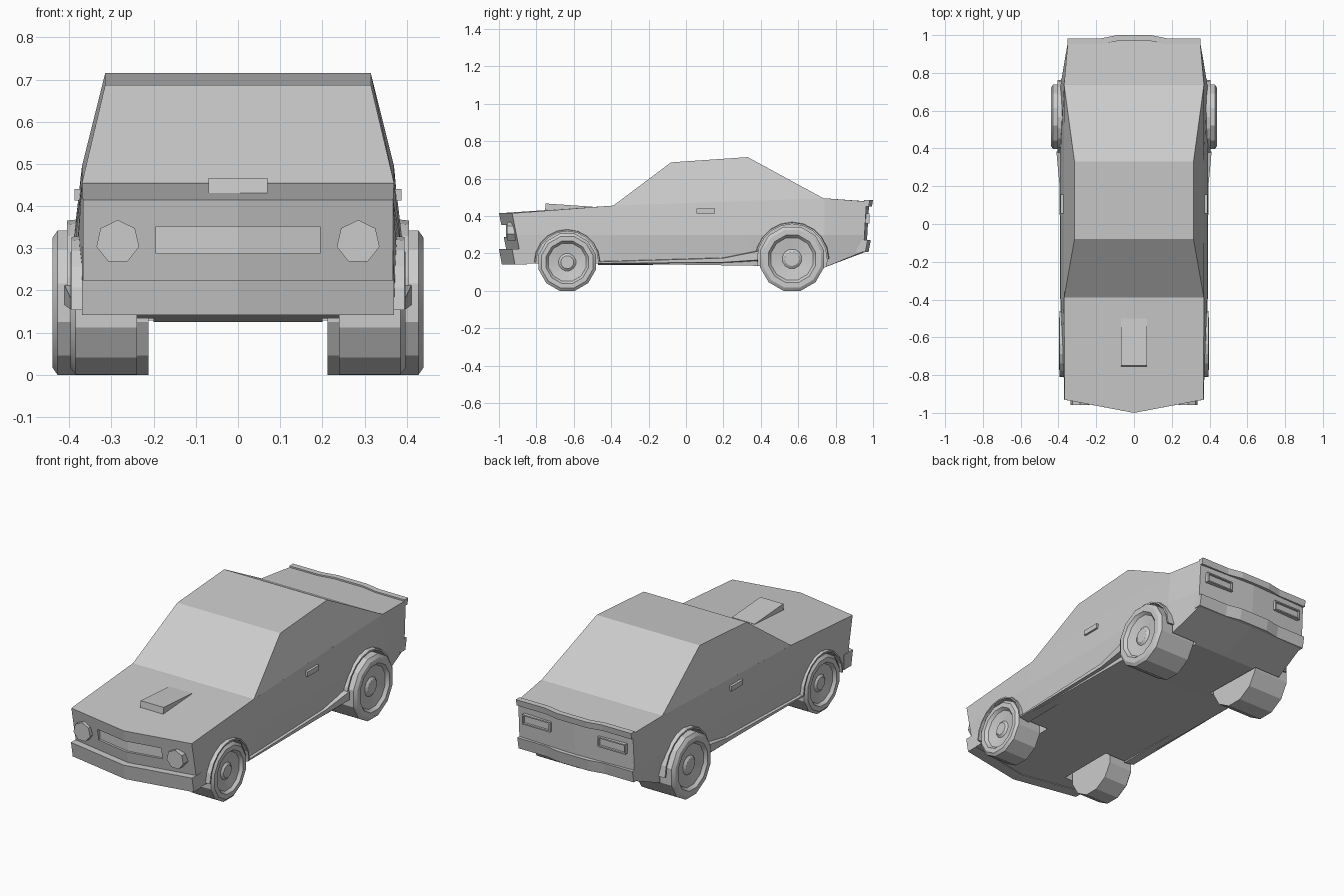
import bpy, bmesh, math
from mathutils import Vector

cube = bpy.data.objects.get("Cube")
if cube:
    bpy.data.objects.remove(cube, do_unlink=True)

grey = bpy.data.materials.new("plain_grey")
grey.use_nodes = True
grey.diffuse_color = (0.6, 0.6, 0.6, 1)
grey.node_tree.nodes["Principled BSDF"].inputs["Base Color"].default_value = (0.6, 0.6, 0.6, 1)


def finish(name, bm):
    bmesh.ops.remove_doubles(bm, verts=bm.verts, dist=1e-5)
    bmesh.ops.recalc_face_normals(bm, faces=bm.faces)
    mesh = bpy.data.meshes.new(name)
    bm.to_mesh(mesh)
    bm.free()
    mesh.materials.append(grey)
    ob = bpy.data.objects.new(name, mesh)
    bpy.context.collection.objects.link(ob)
    return ob


def loft(name, rings, split=False):
    """Skin closed rings of points; split caps each end as two mirrored halves."""
    bm = bmesh.new()
    rows = [[bm.verts.new(p) for p in ring] for ring in rings]
    n = len(rows[0])
    for a, b in zip(rows, rows[1:]):
        for i in range(n):
            j = (i + 1) % n
            bm.faces.new((a[i], a[j], b[j], b[i]))
    for row in (rows[0], rows[-1]):
        if split:
            h = n // 2
            bm.faces.new(row[:h + 1])
            bm.faces.new(row[h:] + row[:1])
        else:
            bm.faces.new(row)
    return finish(name, bm)


def band(name, plan, depth, z0, z1, lean=0):
    """Strip following a plan line, thickened along y, its lower edge shifted by lean."""
    return loft(name, [[(x, y + lean, z0), (x, y, z1),
                        (x, y + depth, z1), (x, y + depth, z0)] for x, y in plan])


def revolve(name, profile, n, centre, axis="X", turn=0):
    """Spin (distance, radius) points about an axis through centre."""
    rings = []
    for d, r in profile:
        ring = []
        for i in range(n):
            t = turn + math.tau * i / n
            u, z = r * math.sin(t), r * math.cos(t)
            ring.append(Vector(centre) + Vector((d, u, z) if axis == "X" else (u, d, z)))
        rings.append(ring)
    return loft(name, rings)


def cut(target, cutter):
    mod = target.modifiers.new("cut", "BOOLEAN")
    mod.operation = "DIFFERENCE"
    mod.solver = "EXACT"
    mod.object = cutter
    bpy.context.view_layer.objects.active = target
    bpy.ops.object.modifier_apply(modifier=mod.name)
    bpy.data.objects.remove(cutter, do_unlink=True)


def body_ring(y, bottom, middle, shoulder, rake=0, bow=0):
    """Body cross-section; rake leans it along y, bow pushes its centre along y."""
    (wb, zb), (wm, zm), (ws, zs) = bottom, middle, shoulder
    half = [(0, zb), (wb, zb), (wm, zm), (ws, zs), (0, zs)]
    full = half + [(-x, z) for x, z in half[3:0:-1]]
    return [(x, y + rake * (zs - z) + bow * (1 - abs(x) / ws), z) for x, z in full]


# Lower body
body = loft("body", [
    body_ring(-0.93, (0.368, 0.145), (0.368, 0.3), (0.368, 0.415), 0.2, -0.07),
    body_ring(-0.4, (0.375, 0.145), (0.388, 0.3), (0.37, 0.455)),
    body_ring(0.33, (0.375, 0.135), (0.392, 0.3), (0.37, 0.481)),
    body_ring(0.74, (0.365, 0.125), (0.388, 0.3), (0.37, 0.495)),
    body_ring(0.965, (0.345, 0.21), (0.352, 0.3), (0.35, 0.478), -0.06, 0.015),
], split=True)

# Cabin
loft("cabin", [
    [(-0.37, -0.39, 0.455), (0.37, -0.39, 0.455), (0.37, 0.735, 0.495), (-0.37, 0.735, 0.495)],
    [(-0.315, -0.08, 0.687), (0.315, -0.08, 0.687), (0.315, 0.33, 0.715), (-0.315, 0.33, 0.715)],
])

# Wheels, wells and arch lips
WHEELS = {
    "front": dict(y=-0.635, z=0.153, r=0.158, inner=0.24, outer=0.397, lip=0.395),
    "rear": dict(y=0.567, z=0.171, r=0.177, inner=0.212, outer=0.44, lip=0.405),
}
for end, w in WHEELS.items():
    for side, s in (("left", 1), ("right", -1)):
        r, out, centre = w["r"], w["outer"], (0, w["y"], w["z"])
        cut(body, revolve("well", [(s * 0.2, r * 1.06), (s * 0.5, r * 1.06)], 24, centre))
        wheel = revolve(f"{end}_{side}_wheel", [(s * d, q * r) for d, q in (
            (w["inner"], 0), (w["inner"], 1), (out - 0.012, 1), (out, 0.9), (out, 0.74),
            (out - 0.016, 0.66), (out - 0.026, 0.3), (out - 0.016, 0.22), (out - 0.016, 0))],
            12, centre, turn=math.pi / 12)
        bpy.ops.object.select_all(action="DESELECT")
        wheel.select_set(True)
        bpy.context.view_layer.objects.active = wheel
        bpy.ops.object.shade_smooth_by_angle(angle=math.radians(28))
        arch = []
        for i in range(11):
            t = math.pi * (i / 10 - 0.5)
            arch.append([(s * x, w["y"] + q * r * math.sin(t), w["z"] + q * r * math.cos(t))
                         for x, q in ((0.34, 1.05), (w["lip"], 1.05), (w["lip"], 1.1), (0.34, 1.14))])
        loft(f"{end}_{side}_arch_lip", arch)

for side, s in (("left", 1), ("right", -1)):
    # Sill widening towards the rear wheel
    loft(f"{side}_sill", [[(s * 0.33, y, low - 0.005), (s * x, y, low + 0.005),
                           (s * x, y, top), (s * 0.33, y, top + 0.01)]
                          for y, x, low, top in ((-0.47, 0.39, 0.142, 0.155),
                                                 (0.2, 0.394, 0.148, 0.175),
                                                 (0.385, 0.411, 0.16, 0.212))])
    # Door handle
    band(f"{side}_door_handle", [(s * 0.36, 0.055), (s * 0.388, 0.055)], 0.1, 0.413, 0.44)
    # Headlight
    revolve(f"{side}_headlight", [(-0.957, 0.052), (-0.88, 0.052)], 7,
            (s * 0.285, 0, 0.315), axis="Y")
    # Tail light: raised frame with sunken lens
    bm = bmesh.new()
    bmesh.ops.create_cube(bm, size=1)
    for v in bm.verts:
        v.co = Vector((s * 0.23 + v.co.x * 0.17, 0.962 + v.co.y * 0.04, 0.387 + v.co.z * 0.055))
    back = [f for f in bm.faces if f.normal.y > 0.9]
    bmesh.ops.inset_region(bm, faces=back, thickness=0.01)
    lens = bmesh.ops.extrude_discrete_faces(bm, faces=back)["faces"]
    for v in {v for f in lens for v in f.verts}:
        v.co.y -= 0.012
    finish(f"{side}_tail_light", bm)

# Grille recess
cut(body, band("grille_cutter", [(-0.195, -1.0), (0, -1.037), (0.195, -1.0)], 0.075, 0.288, 0.352))

# Bumpers and tail lip
band("front_bumper", [(-0.37, -0.93), (0, -1.0), (0.37, -0.93)], 0.08, 0.142, 0.225, 0.015)
TAIL = [(-0.352, 0.983), (-0.175, 0.983), (-0.09, 1.0), (0.09, 1.0), (0.175, 0.983), (0.352, 0.983)]
band("tail_lip", TAIL, -0.032, 0.452, 0.487, -0.006)
band("rear_bumper", [(x, y - 0.012) for x, y in TAIL], -0.06, 0.208, 0.272, -0.012)

# Hood scoop
loft("hood_scoop", [[(x, -0.755, 0.42), (x, -0.75, 0.467), (x, -0.5, 0.45), (x, -0.5, 0.43)]
                    for x in (-0.07, 0.07)])
